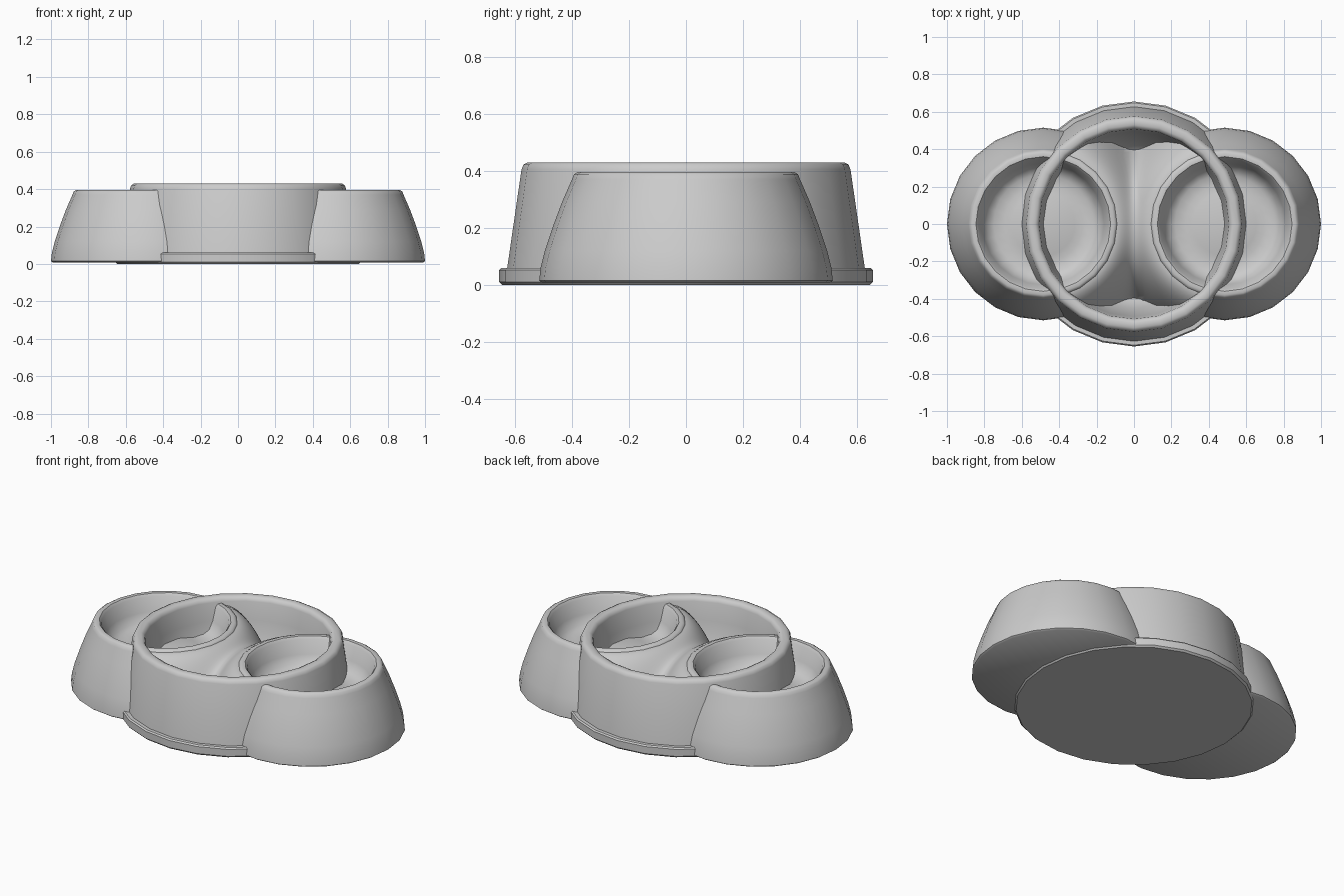
import bpy, bmesh, math

cube = bpy.data.objects.get("Cube")
if cube:
    bpy.data.objects.remove(cube, do_unlink=True)

grey = bpy.data.materials.new("light grey plastic")
grey.use_nodes = True
colour = (0.6, 0.6, 0.6, 1)
grey.diffuse_color = colour
grey.node_tree.nodes["Principled BSDF"].inputs["Base Color"].default_value = colour

BOWL_X = 0.485


def finish(name, bm, x=0.0):
    bmesh.ops.recalc_face_normals(bm, faces=bm.faces)
    mesh = bpy.data.meshes.new(name)
    bm.to_mesh(mesh)
    bm.free()
    mesh.materials.append(grey)
    ob = bpy.data.objects.new(name, mesh)
    ob.location.x = x
    bpy.context.collection.objects.link(ob)
    bpy.ops.object.select_all(action='DESELECT')
    ob.select_set(True)
    bpy.context.view_layer.objects.active = ob
    bpy.ops.object.shade_smooth_by_angle(angle=math.radians(40))
    return ob


def lathe(name, profile, x=0.0, sides=24):
    """Spin an (r, z) profile around the vertical axis."""
    bm = bmesh.new()
    verts = [bm.verts.new((r, 0, z)) for r, z in profile]
    edges = [bm.edges.new(pair) for pair in zip(verts, verts[1:])]
    bmesh.ops.spin(bm, geom=verts + edges, axis=(0, 0, 1), cent=(0, 0, 0),
                   angle=math.tau, steps=sides, use_duplicate=False)
    bmesh.ops.remove_doubles(bm, verts=bm.verts, dist=0.0005)
    return finish(name, bm, x)


# Side bowls: domed outside, rounded rim, shallow dish with a raised centre
bowl = [(0, 0.008), (0.505, 0.008), (0.515, 0.015), (0.51, 0.06), (0.495, 0.12),
        (0.465, 0.21), (0.435, 0.29), (0.4, 0.37), (0.393, 0.388), (0.38, 0.396),
        (0.36, 0.394), (0.348, 0.38), (0.325, 0.3), (0.3, 0.255), (0.265, 0.235),
        (0.21, 0.23), (0.17, 0.237), (0.1, 0.25), (0, 0.253)]
for side, x in (("left", BOWL_X), ("right", -BOWL_X)):
    lathe(side + "_bowl", bowl, x)

# Central ring: stepped foot, tapered wall, rounded rim, hollow inside
ring = [(0, 0), (0.645, 0), (0.655, 0.01), (0.655, 0.052), (0.648, 0.06),
        (0.627, 0.06), (0.577, 0.405), (0.57, 0.422), (0.555, 0.43),
        (0.53, 0.43), (0.515, 0.422), (0.508, 0.405), (0.495, 0.3),
        (0.48, 0.23), (0.45, 0.13), (0.4, 0.05), (0.36, 0.03), (0, 0.03)]
lathe("central_ring", ring)


# Saddle bridging the two bowl rims inside the ring
def saddle_height(x, y):
    k = 0.04
    gaps = [max(0, math.hypot(x - c, y) - 0.385) for c in (-BOWL_X, BOWL_X)]
    s = max(0, -k * math.log(sum(math.exp(-g / k) for g in gaps)))
    return max(0.035, 0.385 - 7.5 * s * s)


def saddle_limit(y):
    wall = math.sqrt(0.52 ** 2 - y * y)
    if abs(y) < 0.375:
        return min(wall, BOWL_X - math.sqrt(0.375 ** 2 - y * y))
    return wall


ROWS, COLS = 48, 24
bm = bmesh.new()
rows = []
for i in range(ROWS + 1):
    y = -0.46 + 0.92 * i / ROWS
    lim = saddle_limit(y)
    xs = [lim * (2 * j / COLS - 1) for j in range(COLS + 1)]
    rows.append([bm.verts.new((x, y, saddle_height(x, y))) for x in xs])
for a, b in zip(rows, rows[1:]):
    for j in range(COLS):
        bm.faces.new((a[j], a[j + 1], b[j + 1], b[j]))
saddle = finish("bowl_saddle", bm)
if saddle.data.polygons[len(saddle.data.polygons) // 2].normal.z < 0:
    saddle.data.flip_normals()
